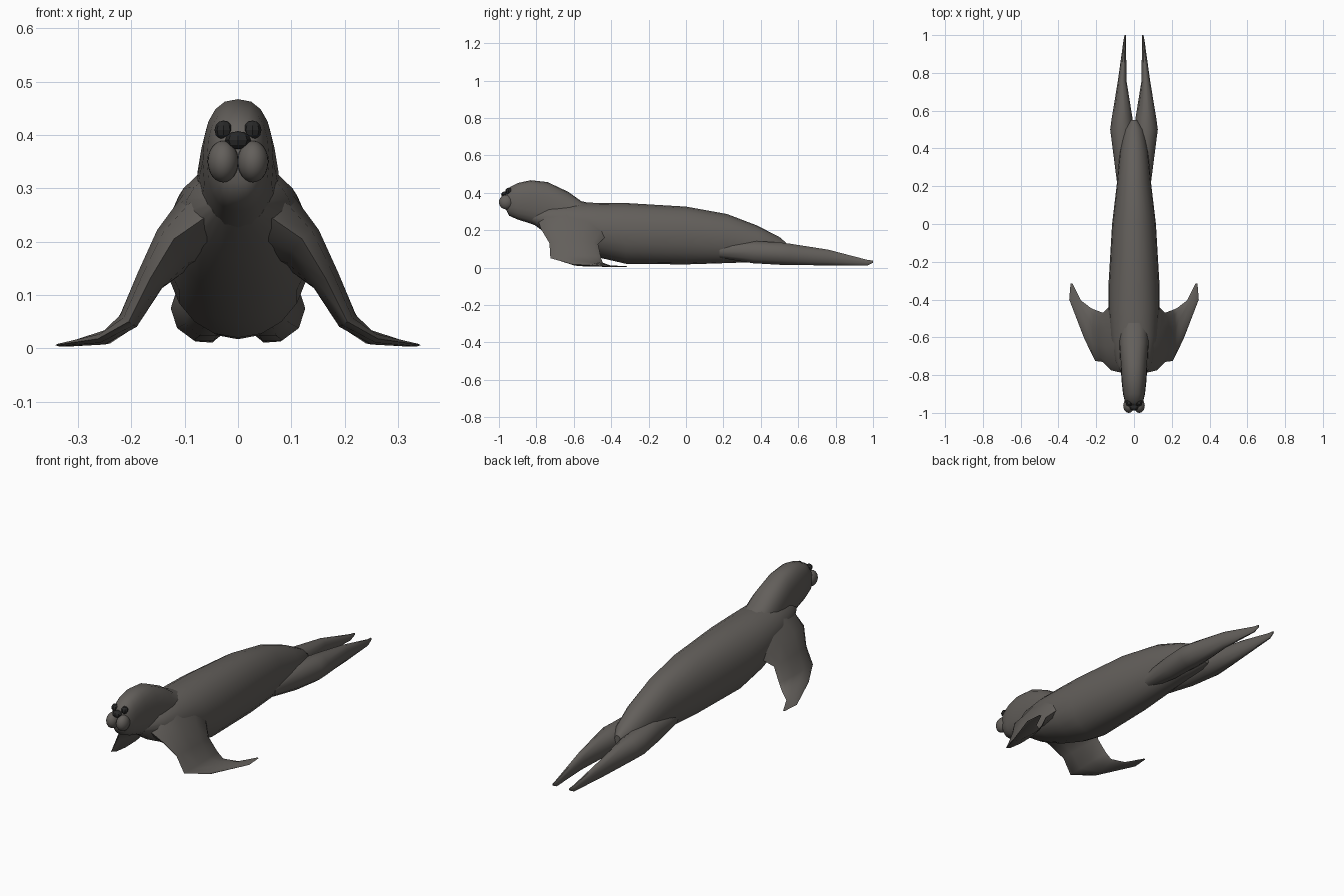
import bpy, bmesh, math
from mathutils import Vector

if "Cube" in bpy.data.objects:
    bpy.data.objects.remove(bpy.data.objects["Cube"])


def material(name, rgb):
    m = bpy.data.materials.new(name)
    m.diffuse_color = (*rgb, 1)
    m.use_nodes = True
    m.node_tree.nodes["Principled BSDF"].inputs["Base Color"].default_value = m.diffuse_color
    return m


FUR = material("grey brown fur", (0.125, 0.115, 0.105))
DARK = material("near black", (0.022, 0.022, 0.022))


def finish(name, bm, mat, angle=45):
    bmesh.ops.recalc_face_normals(bm, faces=bm.faces)
    me = bpy.data.meshes.new(name)
    bm.to_mesh(me)
    bm.free()
    me.materials.append(mat)
    ob = bpy.data.objects.new(name, me)
    bpy.context.collection.objects.link(ob)
    bpy.ops.object.select_all(action='DESELECT')
    ob.select_set(True)
    bpy.context.view_layer.objects.active = ob
    bpy.ops.object.shade_smooth_by_angle(angle=math.radians(angle))
    return ob


def ring(centre, u, v, n, power=2.0):
    """Closed super-ellipse with half axes u and v."""
    pts = []
    for i in range(n):
        a = 2 * math.pi * i / n
        c, s = math.cos(a), math.sin(a)
        cu = math.copysign(abs(c) ** (2 / power), c)
        sv = math.copysign(abs(s) ** (2 / power), s)
        pts.append(centre + u * cu + v * sv)
    return pts


def loft(name, rings, mat, angle=45):
    bm = bmesh.new()
    loops = [[bm.verts.new(p) for p in r] for r in rings]
    n = len(loops[0])
    for a, b in zip(loops, loops[1:]):
        for i in range(n):
            j = (i + 1) % n
            bm.faces.new((a[i], a[j], b[j], b[i]))
    bm.faces.new(loops[0])
    bm.faces.new(loops[-1])
    return finish(name, bm, mat, angle)


def profile_loft(name, rows, n, power):
    """Rows of (y, top, bottom, half width)."""
    loft(name, [ring(Vector((0, y, (t + b) / 2)), Vector((w, 0, 0)),
                     Vector((0, 0, (t - b) / 2)), n, power)
                for y, t, b, w in rows], FUR)


# Torso, from the chest to the tail
profile_loft("torso", [
    (-0.82, 0.30, 0.235, 0.05), (-0.73, 0.335, 0.17, 0.10),
    (-0.60, 0.348, 0.105, 0.125), (-0.45, 0.346, 0.05, 0.135),
    (-0.32, 0.345, 0.02, 0.135), (0.0, 0.326, 0.017, 0.116),
    (0.22, 0.286, 0.024, 0.09), (0.38, 0.225, 0.03, 0.075),
    (0.50, 0.163, 0.03, 0.052), (0.55, 0.12, 0.04, 0.02)], 20, 2.1)

# Head and neck
profile_loft("head", [
    (-0.962, 0.40, 0.31, 0.034), (-0.945, 0.428, 0.277, 0.047),
    (-0.90, 0.452, 0.257, 0.058), (-0.83, 0.467, 0.235, 0.066),
    (-0.74, 0.457, 0.20, 0.071), (-0.63, 0.405, 0.17, 0.079),
    (-0.56, 0.355, 0.15, 0.08), (-0.45, 0.33, 0.15, 0.07)], 20, 2.4)


# Front flippers: leading edge point, trailing edge point, half thickness
FRONT = [
    ((0.055, -0.79, 0.25), (0.06, -0.36, 0.21), 0.075),
    ((0.12, -0.775, 0.205), (0.125, -0.43, 0.165), 0.045),
    ((0.165, -0.73, 0.13), (0.165, -0.47, 0.125), 0.028),
    ((0.205, -0.725, 0.05), (0.205, -0.455, 0.055), 0.02),
    ((0.262, -0.61, 0.018), (0.228, -0.445, 0.025), 0.014),
    ((0.343, -0.40, 0.006), (0.28, -0.405, 0.009), 0.004),
    ((0.336, -0.315, 0.005), (0.325, -0.315, 0.005), 0.002)]
# Hind flippers: y, inner x, outer x, bottom, top
HIND = [
    (0.18, 0.01, 0.085, 0.05, 0.13), (0.36, 0.005, 0.108, 0.02, 0.145),
    (0.50, 0.002, 0.126, 0.012, 0.138), (0.56, 0.008, 0.118, 0.01, 0.13),
    (0.76, 0.04, 0.085, 0.01, 0.098), (0.97, 0.042, 0.056, 0.01, 0.042),
    (1.0, 0.043, 0.05, 0.025, 0.038)]


def sphere(name, loc, scale, mat, seg, rings, angle):
    bm = bmesh.new()
    bmesh.ops.create_uvsphere(bm, u_segments=seg, v_segments=rings, radius=1)
    bmesh.ops.scale(bm, vec=scale, verts=bm.verts)
    bmesh.ops.translate(bm, vec=loc, verts=bm.verts)
    finish(name, bm, mat, angle)


for side, label in ((-1, "right"), (1, "left")):
    flip = Vector((side, 1, 1))
    rings = []
    for k, (f, r, t) in enumerate(FRONT):
        f, r = Vector(f) * flip, Vector(r) * flip
        mid = (f + r) / 2
        # thickness runs across both the chord and the arm direction
        p = FRONT[max(k - 1, 0)]
        q = FRONT[min(k + 1, len(FRONT) - 1)]
        along = (Vector(q[0]) + Vector(q[1]) - Vector(p[0]) - Vector(p[1])) * flip
        if k < 4:
            normal = (f - r).cross(along).normalized()
        else:
            normal = Vector((0, 0, 1))
        if normal.z < 0:
            normal = -normal
        rings.append([Vector((c.x, c.y, max(c.z, 0)))
                      for c in ring(mid, (f - r) / 2, normal * t, 10)])
    loft(label + "_front_flipper", rings, FUR, 50)

    loft(label + "_hind_flipper", [
        ring(Vector((side * (a + b) / 2, y, (lo + hi) / 2)),
             Vector(((b - a) / 2, 0, 0)), Vector((0, 0, (hi - lo) / 2)), 10)
        for y, a, b, lo, hi in HIND], FUR, 50)

    # Muzzle cheek and eye
    sphere(label + "_muzzle", (side * 0.028, -0.962, 0.35),
           (0.029, 0.038, 0.039), FUR, 20, 12, 60)
    sphere(label + "_eye", (side * 0.027, -0.948, 0.409),
           (0.017, 0.018, 0.018), DARK, 8, 6, 20)

# Nose
sphere("nose", (0, -0.968, 0.39), (0.024, 0.02, 0.017), DARK, 8, 6, 20)
